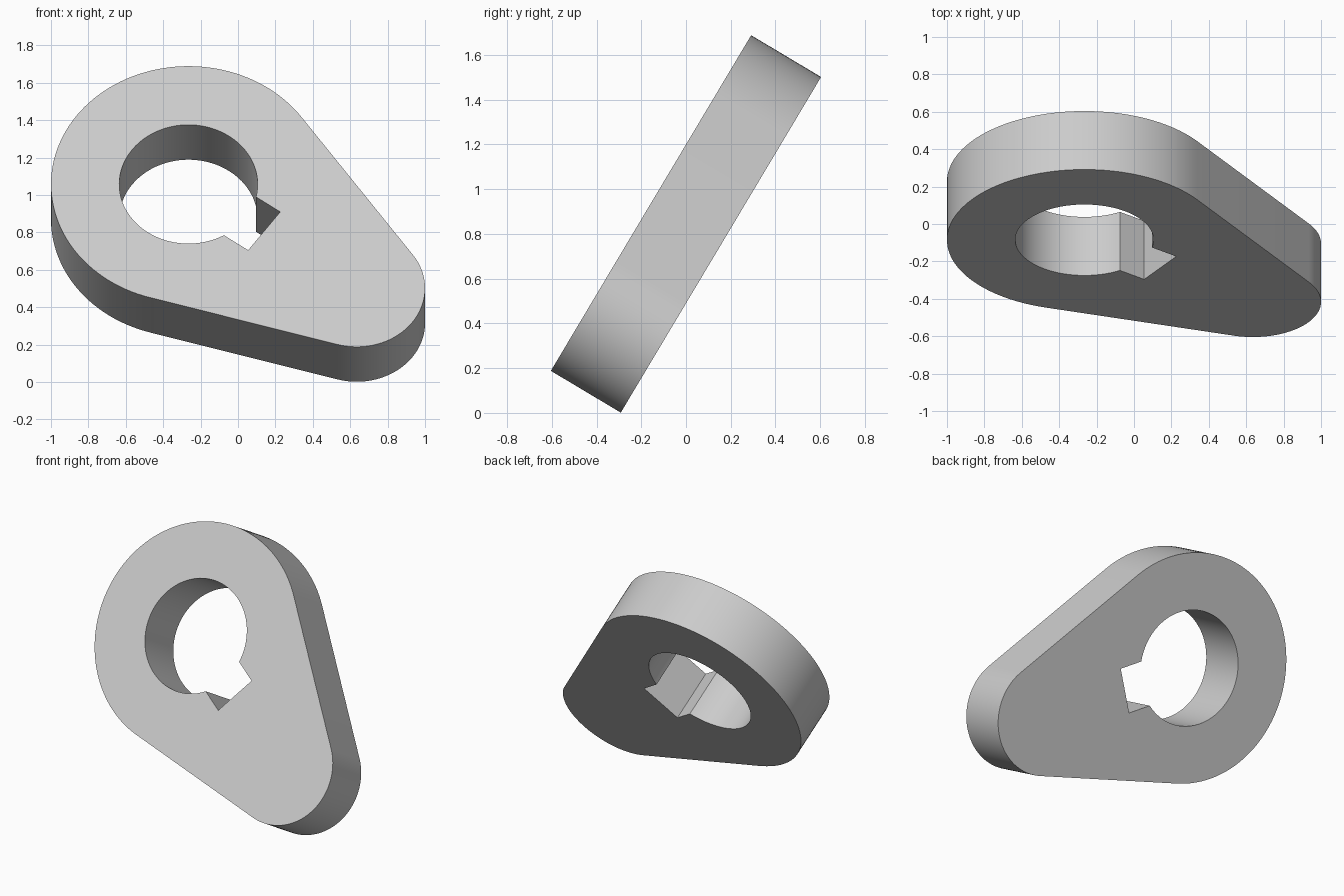
import bpy
import bmesh
from math import acos, asin, atan2, cos, sin, pi, radians
from mathutils import Matrix, Vector

if "Cube" in bpy.data.objects:
    bpy.data.objects.remove(bpy.data.objects["Cube"], do_unlink=True)

# Main dimensions
BIG_R, SMALL_R, HOLE_R = 0.735, 0.365, 0.37
BIG_CENTRE = Vector((-0.265, 0.1385))
SMALL_CENTRE = Vector((0.635, -0.509))
THICKNESS = 0.364
KEY_HALF, KEY_END = 0.147, 0.499
TILT = radians(59.17)

axis = SMALL_CENTRE - BIG_CENTRE
lean = atan2(axis.y, axis.x)


def arc(offset, radius, start, end, steps):
    """Points on an arc whose centre lies on the lobe axis."""
    angles = [start + (end - start) * i / steps for i in range(steps + 1)]
    return [(offset + radius * cos(a), radius * sin(a)) for a in angles]


# Outer profile: two arcs joined by tangent lines
touch = acos((BIG_R - SMALL_R) / axis.length)
outline = arc(0, BIG_R, touch, 2 * pi - touch, 80)
outline += arc(axis.length, SMALL_R, -touch, touch, 48)

# Bore profile with a square keyway pointing at the small lobe
mouth = asin(KEY_HALF / HOLE_R)
bore = arc(0, HOLE_R, mouth, 2 * pi - mouth, 72)
bore += [(KEY_END, -KEY_HALF), (KEY_END, KEY_HALF)]

# Fill between the profiles and extrude to a plate
bm = bmesh.new()
for ring in (outline, bore):
    verts = [bm.verts.new((x, y, -THICKNESS / 2)) for x, y in ring]
    for i, v in enumerate(verts):
        bm.edges.new((verts[i - 1], v))
bmesh.ops.triangle_fill(bm, edges=bm.edges[:], use_beauty=True, normal=(0, 0, 1))
extruded = bmesh.ops.extrude_face_region(bm, geom=bm.faces[:], use_keep_orig=True)
moved = [g for g in extruded["geom"] if isinstance(g, bmesh.types.BMVert)]
bmesh.ops.translate(bm, verts=moved, vec=(0, 0, THICKNESS))
bmesh.ops.recalc_face_normals(bm, faces=bm.faces[:])

# Smooth curved walls, sharp rims and keyway corners
for face in bm.faces:
    face.smooth = True
for edge in bm.edges:
    edge.smooth = edge.calc_face_angle(0) < radians(25)

# Lean the plate back and stand it on the ground
place = (Matrix.Translation((0, 0, 0.845)) @ Matrix.Rotation(TILT, 4, "X")
         @ Matrix.Translation((BIG_CENTRE.x, BIG_CENTRE.y, 0))
         @ Matrix.Rotation(lean, 4, "Z"))
bm.transform(place)

mesh = bpy.data.meshes.new("cam_plate")
bm.to_mesh(mesh)
bm.free()
cam = bpy.data.objects.new("cam_plate", mesh)
bpy.context.collection.objects.link(cam)

# Plain grey material
grey = bpy.data.materials.new("light_grey")
grey.use_nodes = True
colour = (0.6, 0.6, 0.6, 1)
grey.diffuse_color = colour
grey.node_tree.nodes["Principled BSDF"].inputs["Base Color"].default_value = colour
mesh.materials.append(grey)
